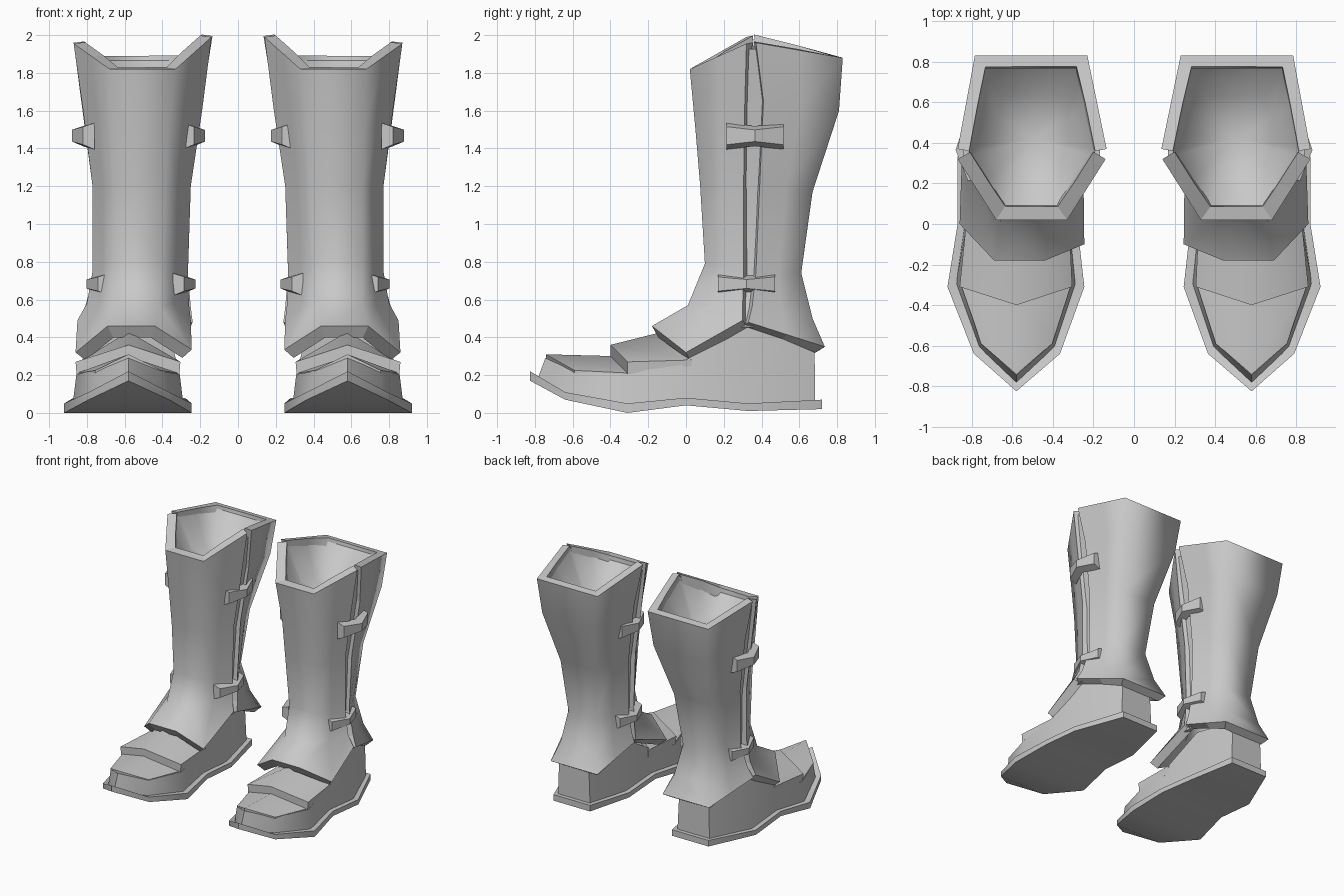
import bpy
import bmesh
import math

# Remove the default cube only
default_cube = bpy.data.objects.get("Cube")
if default_cube:
    bpy.data.objects.remove(default_cube, do_unlink=True)

# Single plain colour
grey = bpy.data.materials.new("plain_grey")
grey.use_nodes = True
colour = (0.58, 0.58, 0.58, 1)
grey.diffuse_color = colour
grey.node_tree.nodes["Principled BSDF"].inputs["Base Color"].default_value = colour


def make_object(name, verts, faces):
    mesh = bpy.data.meshes.new(name)
    mesh.from_pydata(verts, [], faces)
    mesh.materials.append(grey)
    obj = bpy.data.objects.new(name, mesh)
    bpy.context.collection.objects.link(obj)
    bpy.ops.object.select_all(action="DESELECT")
    bpy.context.view_layer.objects.active = obj
    obj.select_set(True)
    return obj


def mirror_pair(obj):
    """The second boot is the mirror image across x = 0."""
    modifier = obj.modifiers.new("pair", "MIRROR")
    modifier.use_mirror_merge = False


def cap(ring):
    """Close a ring; odd rings start at a tip and are zipped in strips."""
    count = len(ring)
    if count % 2 == 0:
        return [ring]
    faces = [(ring[0], ring[1], ring[-1])]
    for i in range(1, count // 2):
        faces.append((ring[i], ring[i + 1], ring[count - i - 1], ring[count - i]))
    return faces


def solid_loft(name, rings, angle=30):
    """Closed loft through rings with equal point counts."""
    count = len(rings[0])
    verts = [point for ring in rings for point in ring]
    faces = []
    for level in range(len(rings) - 1):
        a, b = level * count, (level + 1) * count
        for j in range(count):
            k = (j + 1) % count
            faces.append((a + j, a + k, b + k, b + j))
    last = (len(rings) - 1) * count
    faces += cap(list(range(count))) + cap(list(range(last, last + count)))
    obj = make_object(name, verts, faces)
    bm = bmesh.new()
    bm.from_mesh(obj.data)
    bmesh.ops.recalc_face_normals(bm, faces=bm.faces)
    bm.to_mesh(obj.data)
    bm.free()
    bpy.ops.object.shade_smooth_by_angle(angle=math.radians(angle))
    mirror_pair(obj)


def shell(name, rows, thickness):
    """Open smooth sheet thickened inward, with crisp rim edges."""
    count = len(rows[0])
    verts = [point for row in rows for point in row]
    faces = []
    for i in range(len(rows) - 1):
        for j in range(count - 1):
            a = i * count + j
            faces.append((a, a + 1, a + count + 1, a + count))
    obj = make_object(name, verts, faces)
    solid = obj.modifiers.new("thickness", "SOLIDIFY")
    solid.thickness = thickness
    solid.offset = -1
    solid.use_even_offset = True
    bpy.ops.object.modifier_apply(modifier=solid.name)
    bpy.ops.object.shade_smooth()
    bm = bmesh.new()
    bm.from_mesh(obj.data)
    bm.faces.ensure_lookup_table()
    for face in bm.faces[2 * len(faces):]:
        for edge in face.edges:
            edge.smooth = False
    bm.to_mesh(obj.data)
    bm.free()
    mirror_pair(obj)


def halfway(a, b):
    return tuple((p + q) / 2 for p, q in zip(a, b))


# Shaft levels: seam y, end y, end z, seam z, seam x inner/outer, end x inner/outer
front_levels = [
    (.32, .02, 1.82, 1.955, .14, .87, .33, .68),
    (.31, .05, 1.5, 1.6, .19, .82, .37, .67),
    (.305, .075, 1.2, 1.2, .25, .77, .38, .66),
    (.305, .10, .79, .75, .265, .77, .40, .66),
    (.30, .01, .57, .58, .26, .80, .42, .66),
    (.30, -.18, .46, .49, .25, .85, .44, .69),
]
back_levels = [
    (.37, .83, 1.88, 1.96, .135, .87, .23, .785),
    (.41, .81, 1.6, 1.65, .19, .83, .27, .75),
    (.39, .67, 1.17, 1.2, .25, .77, .36, .68),
    (.37, .61, .74, .74, .265, .76, .40, .65),
    (.35, .67, .5, .56, .25, .81, .36, .68),
    (.33, .735, .35, .48, .24, .85, .30, .725),
]


def shell_row(level, is_top):
    seam_y, end_y, end_z, seam_z, inner, outer, end_in, end_out = level
    raised = seam_z + (.035 if is_top else 0)
    seam_out, seam_in = (outer, seam_y, seam_z), (inner, seam_y, raised)
    tip_out, tip_in = (end_out, end_y, end_z), (end_in, end_y, end_z)
    return [seam_out, halfway(seam_out, tip_out), tip_out,
            tip_in, halfway(seam_in, tip_in), seam_in]


front_rows = [shell_row(level, i == 0) for i, level in enumerate(front_levels)]
back_rows = [shell_row(level, i == 0)[::-1] for i, level in enumerate(back_levels)]
# Side points of the front flap droop over the instep
front_rows[-1][1] = (.86, 0, .32)
front_rows[-1][4] = (.245, -.1, .335)
shell("front_shaft", front_rows, .07)
shell("back_shaft", back_rows, .058)


# Shallow smooth bowl that closes the boot opening
def bowl_ring(scale, height):
    ring = []
    for x, y, z in front_rows[0] + back_rows[0]:
        ring.append((.5 + (x - .5) * scale, .42 + (y - .42) * scale, height or z - .015))
    return ring


bowl_verts = bowl_ring(.85, None) + bowl_ring(.52, 1.68) + [(.5, .42, 1.62)]
bowl_faces = []
rim_count = len(bowl_verts) // 2
for j in range(rim_count):
    k = (j + 1) % rim_count
    bowl_faces.append((j, j + rim_count, k + rim_count, k))
    bowl_faces.append((j + rim_count, 2 * rim_count, k + rim_count))
bowl = make_object("inner_lining", bowl_verts, bowl_faces)
bpy.ops.object.shade_smooth()
mirror_pair(bowl)

# Recessed strip behind each side seam
for side, column, inward in (("outer", 5, -1), ("inner", 4, 1)):
    rings = []
    for front, back in zip(front_levels, back_levels):
        x = (front[column] + back[column]) / 2 + .03 * inward
        z = (front[3] + back[3]) / 2 - .03
        y0, y1 = front[0] - .03, back[0] + .03
        deep = x + .03 * inward
        rings.append([(x, y0, z), (x, y1, z), (deep, y1, z), (deep, y0, z)])
    solid_loft(side + "_seam_strip", rings)

# Bowed straps that flare at both ends
strap_profile = [(-.15, .06, 1.25), (0, 0, .9), (.15, .05, 1.25)]


def strap(name, middle, reach, y, z, height):
    for side, sign in (("outer", 1), ("inner", -1)):
        rings = []
        for shift, bow, flare in strap_profile:
            near = middle + sign * (reach - bow - .06)
            far = middle + sign * (reach - bow)
            low, high = z - height * flare, z + height * flare
            # The outer face is narrower than the base
            rings.append([(near, y + shift, low - .01), (far, y + shift, low + .015),
                          (far, y + shift, high - .01), (near, y + shift, high + .01)])
        solid_loft(side + name, rings)


strap("_upper_strap", .527, .353, .365, 1.465, .048)
strap("_lower_strap", .513, .288, .32, .68, .04)

# Foot outline from toe to heel:
# y, x inner/outer, sole bottom, sole top, upper top, upper width, upper y
TOE_X = .58
outline = [
    (-.825, TOE_X, TOE_X, .17, .22, .29, 1, -.745),
    (-.64, .365, .79, .07, .11, .22, .82, -.59),
    (-.31, .245, .92, 0, .05, .205, .81, -.295),
    (0, .28, .87, .04, .08, .28, .84, 0),
    (.33, .29, .87, .01, .05, .47, .72, .31),
    (.72, .375, .71, .02, .07, .41, .8, .68),
]


def foot_ring(place):
    """Place every outline point by a rule giving width, y and height."""
    def spot(row, column):
        width, y, z = place(row)
        return (TOE_X + (row[column] - TOE_X) * width, y, z)
    outer = [spot(row, 2) for row in outline]
    inner = [spot(row, 1) for row in outline[:0:-1]]
    return outer + inner


solid_loft("sole", [foot_ring(lambda row: (1, row[0], row[3])),
                    foot_ring(lambda row: (1, row[0], row[4]))], 35)
solid_loft("foot_body", [
    foot_ring(lambda row: (.88, row[0] * .95, (row[3] + row[4]) / 2 - .01)),
    foot_ring(lambda row: (row[6], row[7], row[5]))], 35)


# Ridged plates over the toe and instep
def ridged_plate(name, stations, drop):
    rings = []
    for mid_y, mid_z, side_y, side_z, inner, outer in stations:
        top = [(inner, side_y, side_z), (TOE_X, mid_y, mid_z), (outer, side_y, side_z)]
        under = [(TOE_X + (x - TOE_X) * .98, y, z - drop) for x, y, z in reversed(top)]
        rings.append(top + under)
    solid_loft(name, rings, 55)


ridged_plate("toe_cap", [(-.742, .31, -.59, .225, .405, .755),
                         (-.36, .30, -.28, .21, .31, .855)], .05)
ridged_plate("instep_plate", [(-.40, .36, -.31, .27, .305, .86),
                              (-.12, .43, .03, .28, .32, .825)], .065)
